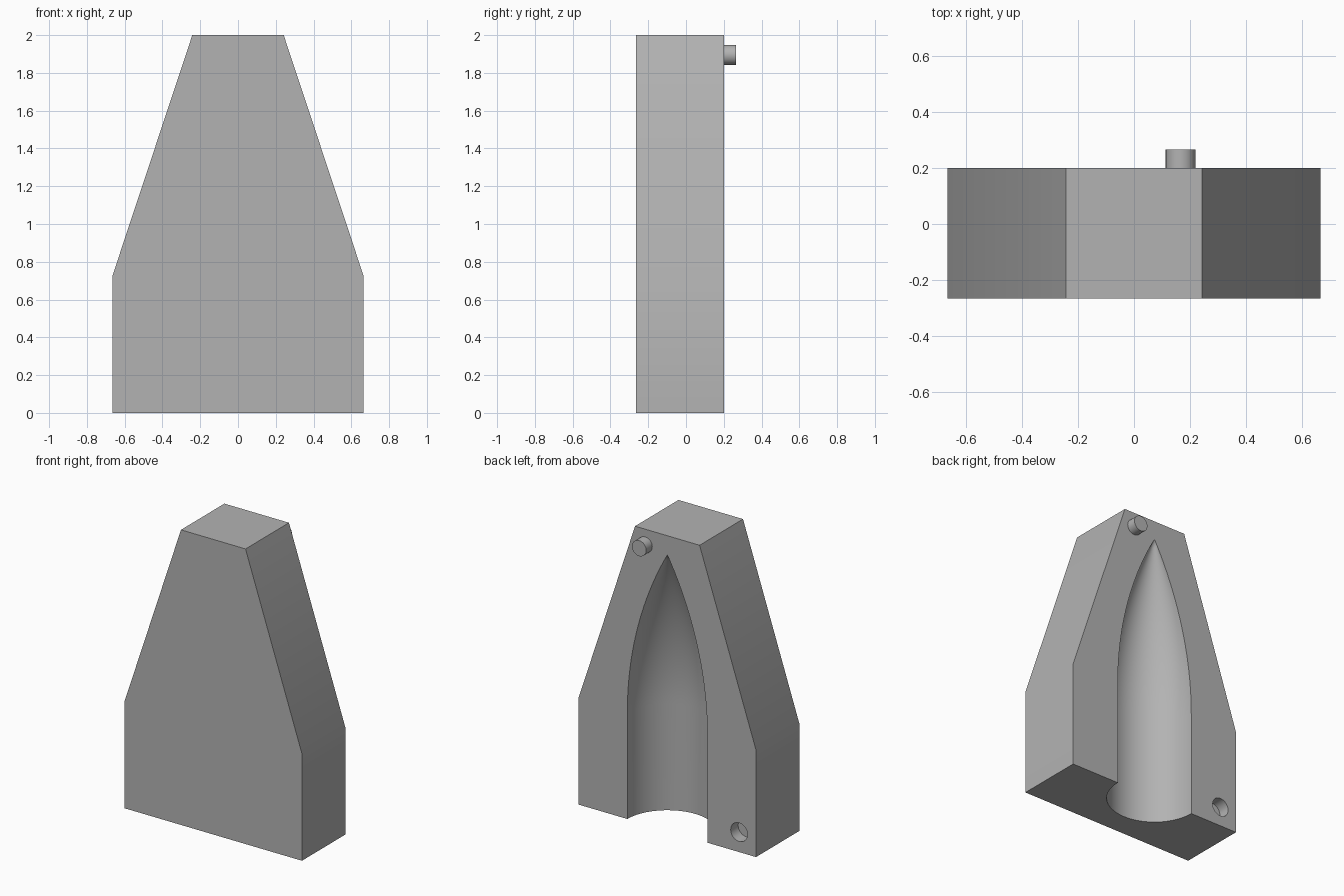
import bpy, bmesh, math
from mathutils import Matrix

cube = bpy.data.objects.get("Cube")
if cube:
    bpy.data.objects.remove(cube, do_unlink=True)

FRONT, BACK, TIP = -0.265, 0.2, 0.265
RADIUS, SHOULDER, APEX = 0.3, 0.72, 1.87

grey = bpy.data.materials.new("plain grey")
grey.use_nodes = True
colour = (0.45, 0.45, 0.45, 1)
grey.diffuse_color = colour
grey.node_tree.nodes["Principled BSDF"].inputs["Base Color"].default_value = colour


def make_object(name, bm):
    bmesh.ops.recalc_face_normals(bm, faces=bm.faces)
    mesh = bpy.data.meshes.new(name)
    bm.to_mesh(mesh)
    bm.free()
    mesh.materials.append(grey)
    obj = bpy.data.objects.new(name, mesh)
    bpy.context.collection.objects.link(obj)
    return obj


def rod(name, x, z, radius, y0, y1):
    """Round rod lying along y."""
    bm = bmesh.new()
    place = Matrix.Translation((x, (y0 + y1) / 2, z)) @ Matrix.Rotation(math.pi / 2, 4, 'X')
    bmesh.ops.create_cone(bm, cap_ends=True, segments=32, radius1=radius,
                          radius2=radius, depth=y1 - y0, matrix=place)
    return make_object(name, bm)


def smooth(obj):
    bpy.ops.object.select_all(action='DESELECT')
    obj.select_set(True)
    bpy.context.view_layer.objects.active = obj
    bpy.ops.object.shade_smooth_by_angle(angle=math.radians(25))


# Tapered block, extruded from its front outline
half = [(0.665, 0), (0.665, 0.725), (0.242, 2)]
outline = half + [(-x, z) for x, z in reversed(half)]
bm = bmesh.new()
face = bm.faces.new([bm.verts.new((x, FRONT, z)) for x, z in outline])
ext = bmesh.ops.extrude_face_region(bm, geom=[face])
bmesh.ops.translate(bm, vec=(0, BACK - FRONT, 0),
                    verts=[v for v in ext["geom"] if isinstance(v, bmesh.types.BMVert)])
block = make_object("mould_block", bm)

# Pointed bullet-shaped cutter: straight wall, then a tangent arc to the apex
length = APEX - SHOULDER
arc = (RADIUS ** 2 + length ** 2) / (2 * RADIUS)
profile = [(0, -0.1), (RADIUS, -0.1)]
STEPS = 24
for i in range(STEPS):
    h = length * i / STEPS
    profile.append((math.sqrt(arc ** 2 - h ** 2) + RADIUS - arc, SHOULDER + h))
profile.append((0, APEX))
bm = bmesh.new()
verts = [bm.verts.new((r, BACK, z)) for r, z in profile]
edges = [bm.edges.new(pair) for pair in zip(verts, verts[1:])]
bmesh.ops.spin(bm, geom=verts + edges, cent=(0, BACK, 0), axis=(0, 0, 1),
               angle=math.tau, steps=64)
bmesh.ops.remove_doubles(bm, verts=bm.verts, dist=0.0005)
cavity = make_object("cavity_cutter", bm)

# Socket for the matching peg
socket = rod("socket_cutter", -0.538, 0.135, 0.063, BACK - 0.08, BACK + 0.1)

for cutter in (cavity, socket):
    cutter.hide_render = True
    mod = block.modifiers.new("cut", 'BOOLEAN')
    mod.operation = 'DIFFERENCE'
    mod.solver = 'EXACT'
    mod.object = cutter
    bpy.ops.object.select_all(action='DESELECT')
    bpy.context.view_layer.objects.active = block
    block.select_set(True)
    bpy.ops.object.modifier_apply(modifier=mod.name)
    bpy.data.objects.remove(cutter, do_unlink=True)
smooth(block)

# Locating peg
smooth(rod("locating_peg", 0.166, 1.895, 0.053, BACK - 0.02, TIP))
